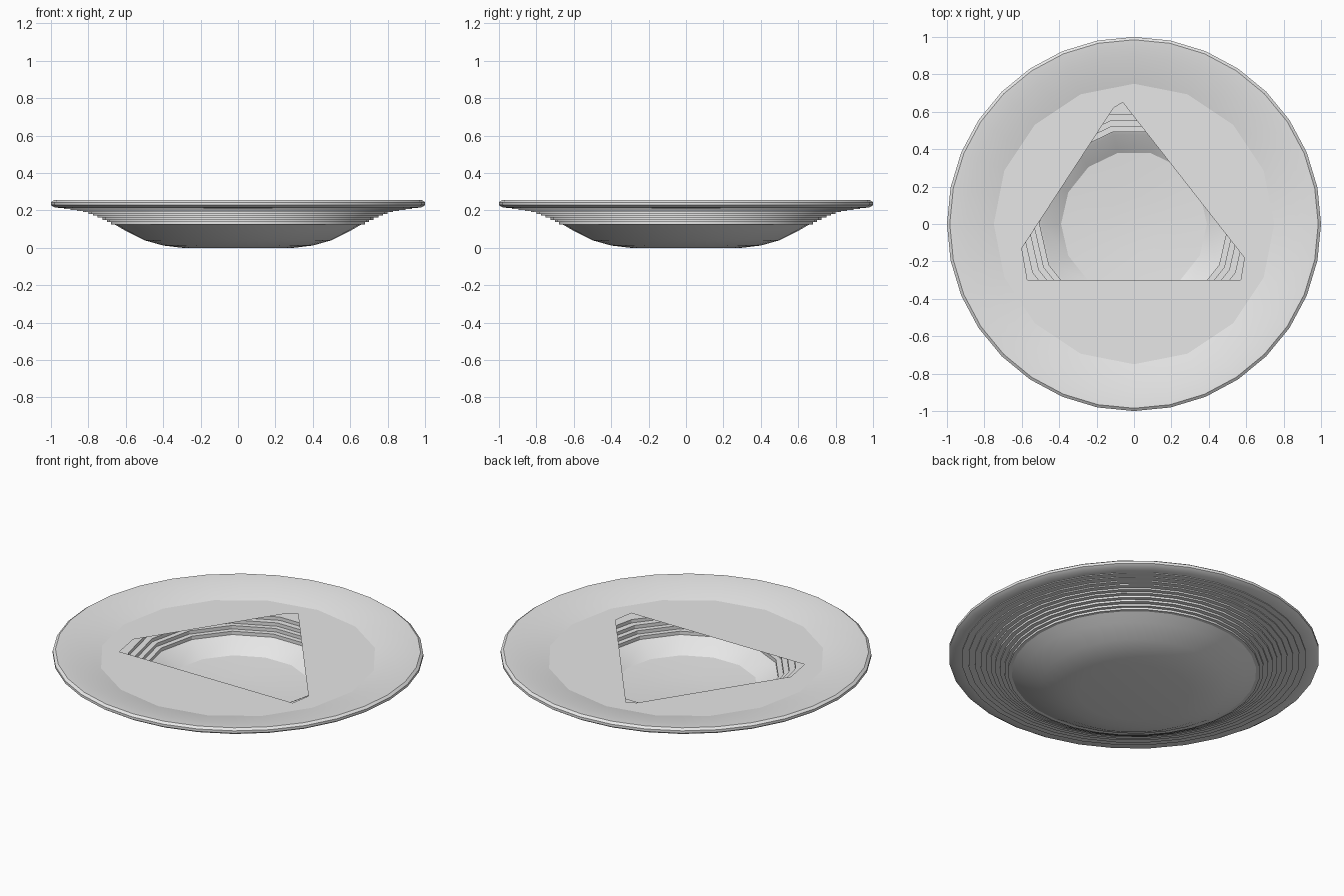
import bpy, bmesh, math

cube = bpy.data.objects.get("Cube")
if cube:
    bpy.data.objects.remove(cube, do_unlink=True)

grey = bpy.data.materials.new("plain_grey")
grey.use_nodes = True
grey.diffuse_color = (0.8, 0.8, 0.8, 1)
grey.node_tree.nodes["Principled BSDF"].inputs["Base Color"].default_value = (0.8, 0.8, 0.8, 1)


def finish(bm, name, angle=None):
    mesh = bpy.data.meshes.new(name)
    bm.to_mesh(mesh)
    bm.free()
    mesh.materials.append(grey)
    obj = bpy.data.objects.new(name, mesh)
    bpy.context.collection.objects.link(obj)
    if angle:
        bpy.ops.object.select_all(action="DESELECT")
        obj.select_set(True)
        bpy.context.view_layer.objects.active = obj
        bpy.ops.object.shade_smooth_by_angle(angle=math.radians(angle))
    return obj


def ring(bm, radius, z, sides, chord=False):
    """Circle of verts; chord pulls every odd vert onto a half-count polygon."""
    verts = []
    for i in range(sides):
        a = math.tau * i / sides
        r = radius * (math.cos(math.tau / sides) if chord and i % 2 else 1)
        verts.append(bm.verts.new((r * math.cos(a), r * math.sin(a), z)))
    return verts


def lathe(name, profile, sides, angle, chords=(), cap_start=False, cap_end=False):
    bm = bmesh.new()
    rings = [ring(bm, r, z, sides, i in chords) for i, (r, z) in enumerate(profile)]
    for low, high in zip(rings, rings[1:]):
        for i in range(sides):
            j = (i + 1) % sides
            bm.faces.new((low[i], low[j], high[j], high[i]))
    if cap_start:
        bm.faces.new(rings[0][::-1])
    if cap_end:
        bm.faces.new(rings[-1])
    return finish(bm, name, angle)


PLATE_R, PLATE_Z = 0.75, 0.21

# Smooth lower bowl
lathe("bowl_underside", [(0.3, 0), (0.4, 0.012), (0.5, 0.04), (0.6, 0.09), (0.66, 0.125)],
      32, 40, cap_start=True)

# Finely terraced underside flaring out to the rim
flare = [(0.66, 0.125), (0.7, 0.149), (0.75, 0.172), (0.8, 0.19), (0.86, 0.203), (0.93, 0.212)]
steps = [flare[0]]
for (r0, z0), (r1, z1) in zip(flare, flare[1:]):
    mid_r, mid_z = (r0 + r1) / 2, (z0 + z1) / 2
    steps += [(mid_r, z0), (mid_r, mid_z), (r1, mid_z), (r1, z1)]
lathe("terraced_flare", steps, 32, 30)

# Rounded rim sloping down to the flat plate
lathe("rim", [(0.93, 0.212), (0.98, 0.215), (1, 0.228), (1, 0.243), (0.985, 0.254),
              (0.96, 0.252), (0.9, 0.243), (0.82, 0.229), (PLATE_R, PLATE_Z)],
      32, 40, chords=(8,))

# Flat plate with a blunt triangular opening
bm = bmesh.new()
outer = ring(bm, PLATE_R, PLATE_Z, 32, chord=True)
corners = [(-0.06, 0.65), (-0.11, 0.62), (-0.6, -0.13), (-0.57, -0.3), (0.57, -0.3), (0.59, -0.18)]
hole = [bm.verts.new((x, y, PLATE_Z)) for x, y in corners]
edges = [bm.edges.new((loop[i - 1], loop[i])) for loop in (outer, hole) for i in range(len(loop))]
bmesh.ops.triangle_fill(bm, edges=edges, use_beauty=True, normal=(0, 0, 1))
for face in bm.faces:
    face.normal_update()
    if face.normal.z < 0:
        face.normal_flip()
finish(bm, "top_plate")

# Stepped ledges seen through the opening, then the inner bowl wall
ledges = [(0.7, 0.195)]
for i, r in enumerate((0.6, 0.565, 0.535, 0.505)):
    z = 0.195 - i * 0.02
    ledges += [(r, z), (r, z - 0.02)]
lathe("inner_ledges", ledges, 14, None)
lathe("inner_bowl", [(0.505, 0.115), (0.49, 0.108), (0.39, 0.045), (0.15, 0.03)],
      14, 20, cap_end=True)
